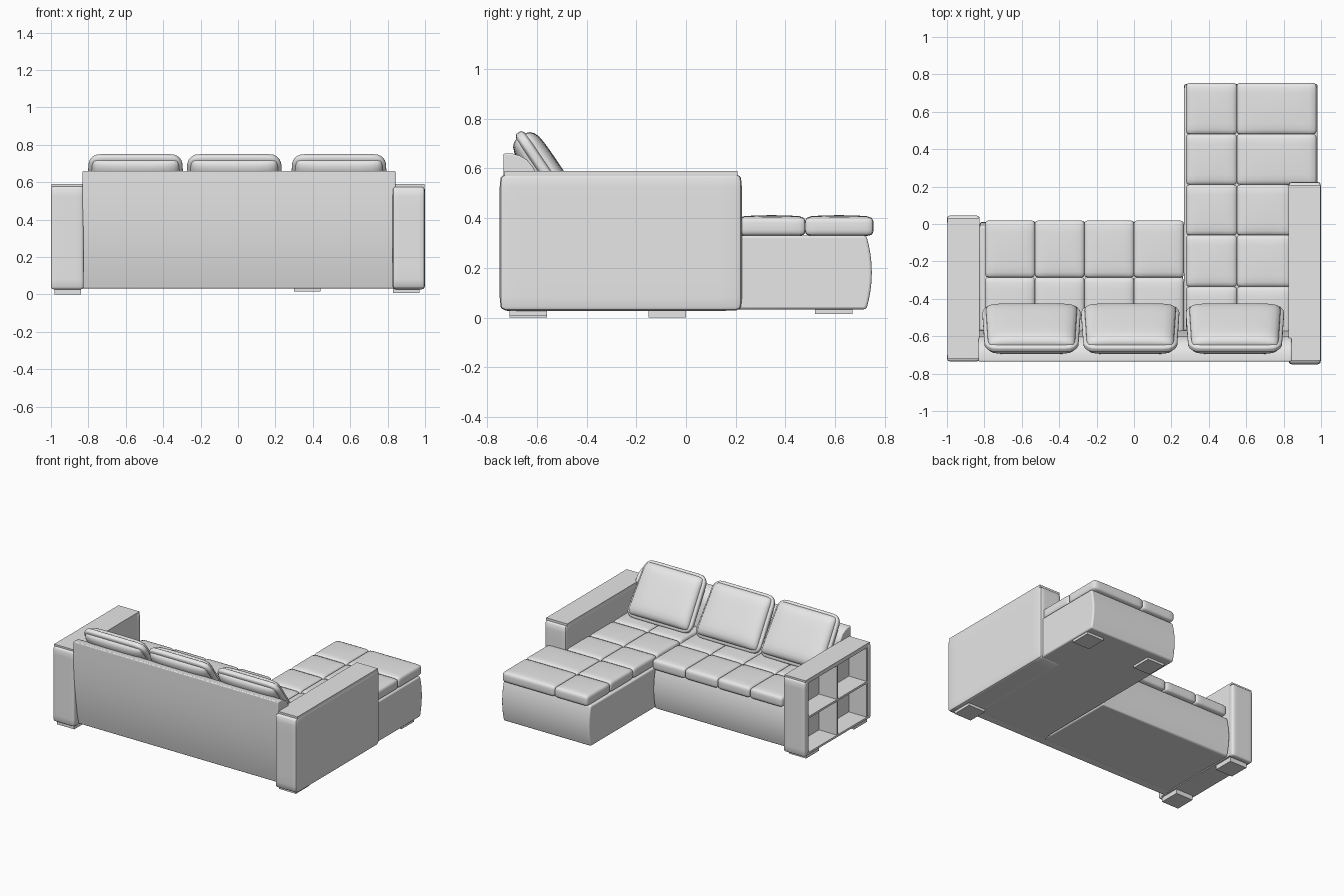
import bpy
import bmesh
import math
from mathutils import Vector, Matrix

cube = bpy.data.objects.get("Cube")
if cube:
    bpy.data.objects.remove(cube, do_unlink=True)

GREY = (0.8, 0.8, 0.8, 1.0)
fabric = bpy.data.materials.new("light_grey_upholstery")
fabric.use_nodes = True
fabric.diffuse_color = GREY
fabric.node_tree.nodes["Principled BSDF"].inputs["Base Color"].default_value = GREY


def finish(name, bm, bevel=0.0):
    """Turn a bmesh into a smooth-shaded object with sharp edges kept."""
    bmesh.ops.recalc_face_normals(bm, faces=bm.faces)
    mesh = bpy.data.meshes.new(name)
    bm.to_mesh(mesh)
    bm.free()
    mesh.materials.append(fabric)
    obj = bpy.data.objects.new(name, mesh)
    bpy.context.collection.objects.link(obj)
    bpy.ops.object.select_all(action="DESELECT")
    obj.select_set(True)
    bpy.context.view_layer.objects.active = obj
    bpy.ops.object.shade_smooth_by_angle(angle=math.radians(35))
    if bevel:
        mod = obj.modifiers.new("soft_edges", "BEVEL")
        mod.width = bevel
        mod.segments = 3
        mod.limit_method = "ANGLE"
        mod.angle_limit = math.radians(40)
    return obj


def add_box(bm, lo, hi):
    lo, hi = Vector(lo), Vector(hi)
    matrix = Matrix.Translation((lo + hi) / 2) @ Matrix.Diagonal((*(hi - lo), 1))
    return bmesh.ops.create_cube(bm, size=1, matrix=matrix)["verts"]


def box(name, lo, hi):
    bm = bmesh.new()
    add_box(bm, lo, hi)
    return finish(name, bm)


def add_soft_block(bm, lo, hi, radii, cuts=9, shape=None):
    """Rounded box; shape(point, unit) may reshape each vertex."""
    lo, hi = Vector(lo), Vector(hi)
    centre, half = (lo + hi) / 2, (hi - lo) / 2
    part = bmesh.new()
    bmesh.ops.create_cube(part, size=2)
    bmesh.ops.subdivide_edges(part, edges=part.edges[:], cuts=cuts, use_grid_fill=True)
    for v in part.verts:
        unit = Vector([math.sin(c * math.pi / 2) for c in v.co])
        p = Vector([u * h for u, h in zip(unit, half)])
        inner = Vector([max(r - h, min(h - r, c)) for c, h, r in zip(p, half, radii)])
        d = Vector([(c - i) / r for c, i, r in zip(p, inner, radii)]).normalized()
        p = inner + Vector([a * r for a, r in zip(d, radii)])
        if shape:
            p = shape(p, unit)
        v.co = centre + p
    mesh = bpy.data.meshes.new("part")
    part.to_mesh(mesh)
    part.free()
    bm.from_mesh(mesh)
    bpy.data.meshes.remove(mesh)


def soft_block(name, lo, hi, radii, **options):
    bm = bmesh.new()
    add_soft_block(bm, lo, hi, radii, **options)
    return finish(name, bm)


def prism(name, profile, x0, x1, bevel):
    """Extrude a y-z outline along x."""
    bm = bmesh.new()
    face = bm.faces.new([bm.verts.new((x0, y, z)) for y, z in profile])
    moved = bmesh.ops.extrude_face_region(bm, geom=[face])["geom"]
    verts = [g for g in moved if isinstance(g, bmesh.types.BMVert)]
    bmesh.ops.translate(bm, verts=verts, vec=(x1 - x0, 0, 0))
    return finish(name, bm, bevel)


def base(name, x0, x1, front):
    """Plinth with a front that bulges outwards."""
    z0, z1 = 0.033, 0.33
    profile = [(-0.62, z1), (-0.62, z0)]
    for i in range(13):
        t = i / 12
        bulge = 0.022 * (1 - (2 * t - 1) ** 2)
        profile.append((front - 0.022 + bulge, z0 + (z1 - z0) * t))
    return prism(name, profile, x0, x1, 0.01)


def dome(p, u):
    # puff up the top of a tufted cell
    if p.z > 0:
        p.z += 0.006 * (1 - u.x ** 2) * (1 - u.y ** 2)
    return p


def tufted(name, xs, ys):
    """Seat pad made of a grid of puffed cells."""
    bm = bmesh.new()
    for xa, xb in zip(xs, xs[1:]):
        for ya, yb in zip(ys, ys[1:]):
            add_soft_block(bm, (xa - 0.002, ya - 0.002, 0.328), (xb + 0.002, yb + 0.002, 0.406),
                           (0.022, 0.022, 0.025), shape=dome)
    return finish(name, bm)


# Seat bases
base("main_base", -0.825, 0.262, 0.01)
base("chaise_base", 0.268, 0.982, 0.748)

# Tufted seat pads
tufted("main_seat", (-0.795, -0.53, -0.265, 0, 0.265), (-0.6, -0.285, 0.018))
tufted("chaise_seat_rear", (0.28, 0.55, 0.84), (-0.6, -0.335, -0.06, 0.21))
tufted("chaise_seat_front", (0.28, 0.55, 0.975), (0.21, 0.48, 0.753))

# Backrest: rounded top edge, lower rear curving inwards
back = [(-0.56, 0.04), (-0.57, 0.4), (-0.6, 0.57), (-0.615, 0.605), (-0.64, 0.635),
        (-0.67, 0.652), (-0.7, 0.66), (-0.735, 0.66)]
for i in range(13):
    t = i / 12
    back.append((-0.735 + 0.06 * t ** 2.5, 0.62 - 0.588 * t))
prism("backrest", back, -0.832, 0.842, 0.006)


# Loose back cushions
def cushion_shape(p, u):
    puff = (1 - u.x ** 4) * (1 - u.z ** 4)
    p.y *= 0.45 + 0.6 * math.sqrt(max(puff, 0))
    p.x *= 1 - 0.03 * (u.z + 1)
    return p


for label, x in (("right", -0.548), ("middle", -0.02), ("left", 0.54)):
    pillow = soft_block(label + "_back_cushion", (-0.265, -0.062, -0.205), (0.265, 0.062, 0.205),
                        (0.065, 0.045, 0.065), cuts=15, shape=cushion_shape)
    pillow.location = (x, -0.56, 0.575)
    pillow.rotation_euler.x = math.radians(34)

# Solid padded arm
soft_block("left_arm", (0.825, -0.75, 0.027), (1, 0.225, 0.578), (0.012, 0.03, 0.03))
box("left_arm_top", (0.825, -0.73, 0.57), (0.996, 0.208, 0.59))

# Shelf arm: padded ends, inner panel and open compartments on the outside
for label, y0, y1 in (("rear", -0.735, -0.69), ("front", 0, 0.045)):
    soft_block("right_arm_" + label + "_pad", (-1, y0, 0.027), (-0.825, y1, 0.578), (0.016, 0.016, 0.016))
bm = bmesh.new()
add_box(bm, (-0.85, -0.7, 0.033), (-0.827, 0.01, 0.575))
for z in (0.033, 0.297, 0.56):
    add_box(bm, (-0.997, -0.7, z), (-0.84, 0.01, z + 0.015))
for y in (-0.7, -0.3525, -0.008):
    add_box(bm, (-0.996, y, 0.035), (-0.84, y + 0.015, 0.574))
finish("right_arm_shelves", bm)
box("right_arm_top", (-0.998, -0.718, 0.574), (-0.827, 0.032, 0.59))

# Feet
feet = [(-0.98, -0.71, 0), (-0.98, -0.15, 0), (0.83, -0.71, 0.008),
        (0.83, 0.52, 0.015), (0.3, 0.52, 0.015)]
for i, (x, y, z) in enumerate(feet):
    box("foot_%d" % (i + 1), (x, y, z), (x + 0.14, y + 0.15, 0.04))
